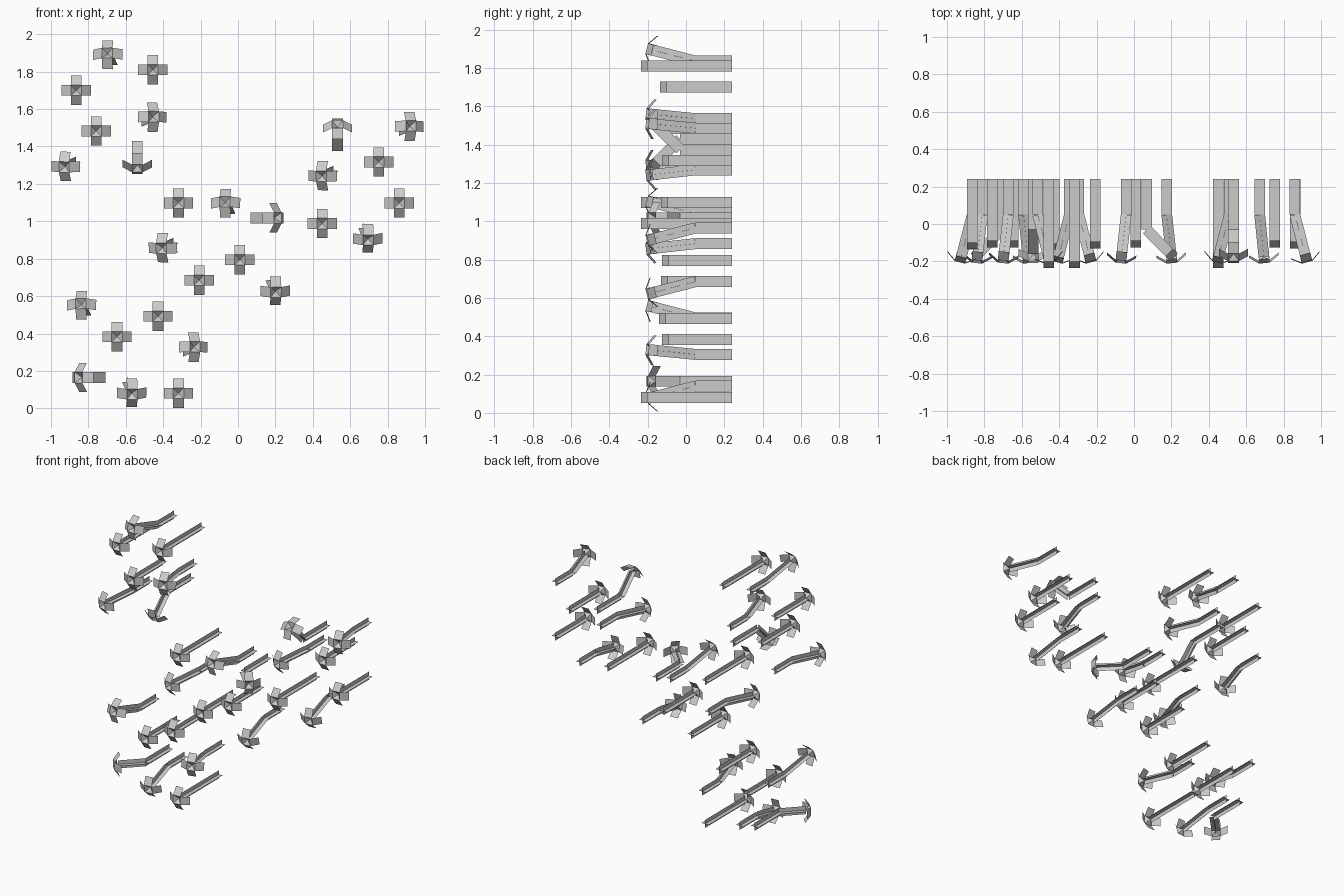
import bpy
from mathutils import Vector

if "Cube" in bpy.data.objects:
    bpy.data.objects.remove(bpy.data.objects["Cube"])

H = 0.0285          # half width of stem and flower centre
OUT, BACK = 0.05, 0.036   # petal reach outwards and backwards
DEPTH = 0.028       # depth of the hollow centre
BACK_Y = 0.24
FRONT = Vector((0, -1, 0))


def make(name, verts, faces):
    me = bpy.data.meshes.new(name)
    me.from_pydata(verts, [], faces)
    me.update()
    bpy.context.collection.objects.link(bpy.data.objects.new(name, me))


def crossed_planes(a, b, rot):
    """A flat and an upright plane that cross along the line a-b."""
    verts, faces = [], []
    for d in (Vector((H, 0, 0)), Vector((0, 0, H))):
        n = len(verts)
        d = rot @ d
        verts += [a - d, a + d, b + d, b - d]
        faces.append((n, n + 1, n + 2, n + 3))
    return verts, faces


def flower(base, tip, joint_y=None):
    bx, bz = base
    tip = Vector(tip)
    start = Vector((bx, BACK_Y, bz))
    straight = FRONT.rotation_difference(FRONT)
    rot = straight
    inner = Vector((0, DEPTH, 0))
    if joint_y is None:
        make("stem", *crossed_planes(start, tip + inner, straight))
    else:
        # back part runs straight, front part is bent over
        joint = Vector((bx, joint_y, bz))
        rot = FRONT.rotation_difference((tip - joint).normalized())
        make("stem", *crossed_planes(start, joint, straight))
        make("bent_stem", *crossed_planes(joint, tip + rot @ inner, rot))
    # hollow centre and four swept-back petals
    corners = [Vector((-H, 0, -H)), Vector((H, 0, -H)),
               Vector((H, 0, H)), Vector((-H, 0, H))]
    verts = corners + [inner]
    faces = []
    outward = [(0, -1), (1, 0), (0, 1), (-1, 0)]
    for i, (ox, oz) in enumerate(outward):
        j = (i + 1) % 4
        faces.append((i, j, 4))
        n = len(verts)
        off = Vector((ox * OUT, BACK, oz * OUT))
        verts += [corners[i] + off, corners[j] + off]
        faces.append((j, i, n, n + 1))
    make("flower_head", [tip + rot @ v for v in verts], faces)


# straight flowers: x, z, front end
for x, z, y in [(-0.455, 1.81, -0.236), (-0.865, 1.70, -0.135), (-0.757, 1.483, -0.125),
                (-0.318, 1.098, -0.236), (0.45, 0.988, -0.236), (0.752, 1.317, -0.125),
                (0.862, 1.098, -0.13), (0.01, 0.795, -0.125), (-0.208, 0.685, -0.13),
                (-0.647, 0.383, -0.125), (-0.428, 0.493, -0.14), (-0.318, 0.081, -0.236)]:
    flower((x, z), (x, y, z))

# gently bent flowers: head x, z, base offset x, z
for x, z, dx, dz in [(-0.70, 1.90, 0.028, -0.065), (-0.45, 1.56, -0.065, -0.025),
                     (-0.93, 1.29, 0.065, 0.028), (-0.41, 0.855, 0.065, 0.028),
                     (-0.07, 1.105, 0.028, -0.065), (0.445, 1.24, 0.065, 0.028),
                     (0.925, 1.51, -0.065, -0.025), (0.697, 0.90, -0.025, 0.065),
                     (0.203, 0.62, -0.028, 0.065), (-0.84, 0.56, 0.028, -0.065),
                     (-0.23, 0.33, -0.065, -0.025), (-0.565, 0.075, -0.025, 0.065)]:
    flower((x + dx, z + dz), (x, -0.202, z), 0.05)

# sharply bent flowers: base x, z, bend direction
for x, z, dx, dz in [(0.068, 1.018, 1, 0), (-0.708, 0.165, -1, 0),
                     (0.532, 1.375, 0, 1), (-0.538, 1.428, 0, -1)]:
    flower((x, z), (x + dx * 0.145, -0.178, z + dz * 0.145), -0.03)
